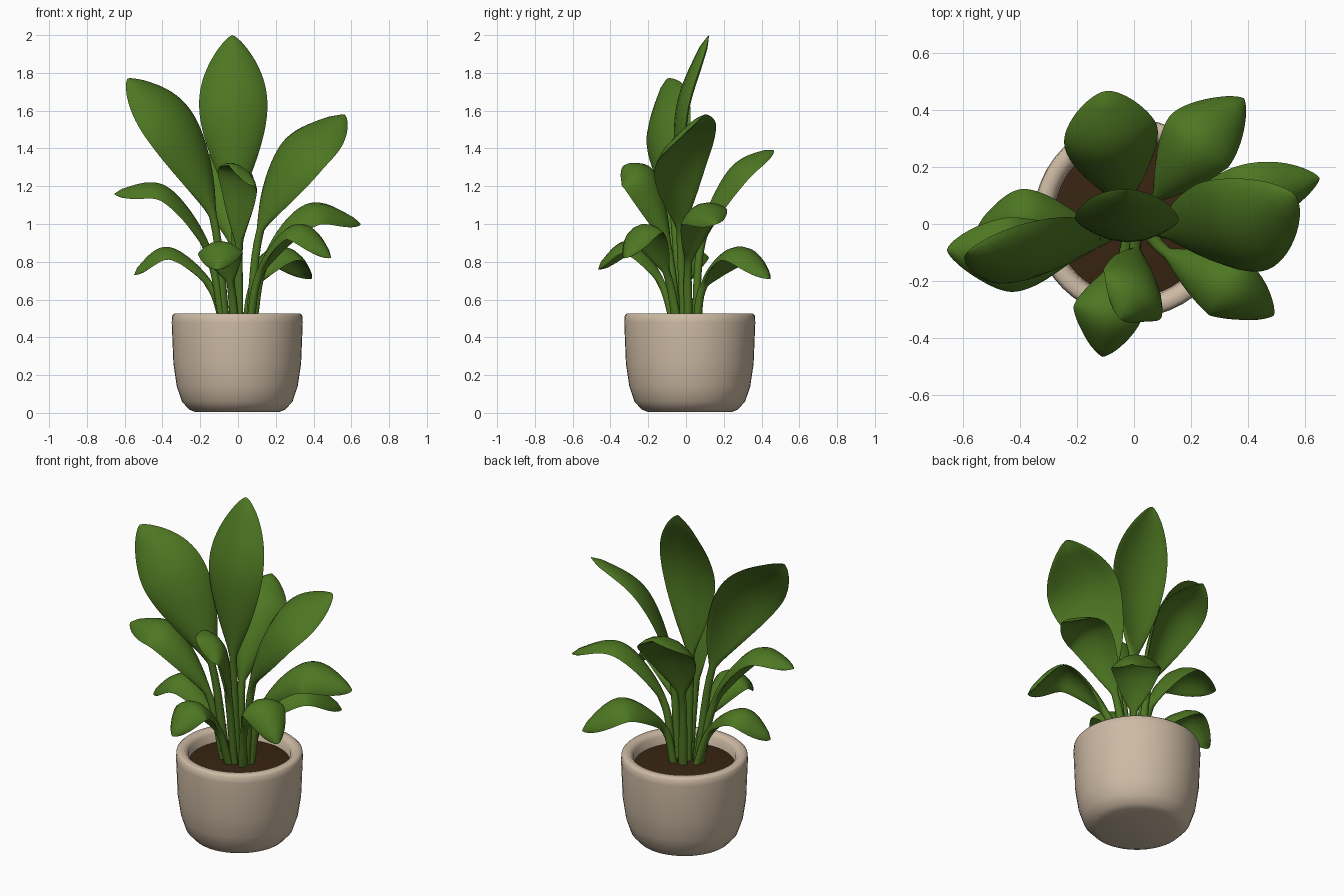
import bpy, bmesh, math
from mathutils import Vector

if "Cube" in bpy.data.objects:
    bpy.data.objects.remove(bpy.data.objects["Cube"])


def material(name, rgb):
    m = bpy.data.materials.new(name)
    m.diffuse_color = (*rgb, 1)
    m.use_nodes = True
    m.node_tree.nodes["Principled BSDF"].inputs["Base Color"].default_value = m.diffuse_color
    return m


GREEN = material("leaf green", (0.075, 0.185, 0.016))
STONE = material("warm stone", (0.61, 0.49, 0.37))
SOIL = material("dark soil", (0.04, 0.018, 0.006))


def finish(bm, name, mat, angle):
    bmesh.ops.recalc_face_normals(bm, faces=bm.faces)
    me = bpy.data.meshes.new(name)
    bm.to_mesh(me)
    bm.free()
    ob = bpy.data.objects.new(name, me)
    bpy.context.collection.objects.link(ob)
    me.materials.append(mat)
    bpy.ops.object.select_all(action='DESELECT')
    ob.select_set(True)
    bpy.context.view_layer.objects.active = ob
    bpy.ops.object.shade_smooth_by_angle(angle=math.radians(angle))


def loft(bm, rings):
    """Skin a list of rings; the first and last may be single points."""
    vr = [[bm.verts.new(p) for p in r] for r in rings]
    for a, b in zip(vr, vr[1:]):
        n = max(len(a), len(b))
        for i in range(n):
            j = (i + 1) % n
            if len(a) == 1:
                bm.faces.new((a[0], b[j], b[i]))
            elif len(b) == 1:
                bm.faces.new((a[i], a[j], b[0]))
            else:
                bm.faces.new((a[i], a[j], b[j], b[i]))


def turned(name, profile, mat, n=48):
    """Lathe a radius/height profile round the pot's axis."""
    bm = bmesh.new()
    rings = []
    for r, z in profile:
        angles = [2 * math.pi * i / n for i in range(n if r else 1)]
        rings.append([(-0.004 + r * math.cos(a), 0.02 + r * math.sin(a), z) for a in angles])
    loft(bm, rings)
    finish(bm, name, mat, 50)


# pot with rounded foot and thick rolled rim
turned("pot", [(0, 0.004), (0.22, 0.004), (0.255, 0.018), (0.293, 0.06), (0.32, 0.14),
               (0.338, 0.26), (0.347, 0.48), (0.344, 0.515), (0.333, 0.526),
               (0.30, 0.526), (0.28, 0.505), (0.272, 0.42), (0, 0.42)], STONE)
# slightly domed soil
turned("soil", [(0, 0.475), (0.2, 0.467), (0.277, 0.455), (0.277, 0.43), (0, 0.43)], SOIL)


def curve_point(pts, u):
    """Catmull-Rom point on the leaf's midline."""
    p = [2 * pts[0] - pts[1]] + pts + [2 * pts[-1] - pts[-2]]
    i = min(int(u), len(pts) - 2)
    t = u - i
    a, b, c, d = p[i:i + 4]
    return 0.5 * (2 * b + (c - a) * t + (2 * a - 5 * b + 4 * c - d) * t * t
                  + (3 * b - a - 3 * c + d) * t ** 3)


def leaf(name, middle, tip, width, roll):
    """Stalk and blade in one loft, rolled about the midline; root and blade start follow from the middle."""
    mid, tip = Vector(middle), Vector(tip)
    root = Vector((mid.x * 0.2, mid.y * 0.2, 0.46))
    start = Vector((mid.x * 0.4 - 0.005, mid.y * 0.4 - 0.015, 0.46 + 0.56 * (mid.z - 0.46)))
    pts = [root, start, mid, tip]
    out = tip - root
    left = Vector((-out.y, out.x, 0)).normalized()
    roll = math.radians(roll)
    cup = -0.3 if mid.z > 1.3 else -0.45     # blades arch across, low ones most
    bm = bmesh.new()
    rings = [[root]]
    us = [i / 7 for i in range(7)] + [1 + i / 12 for i in range(24)] + [2.96, 2.985]
    for u in us:
        c = curve_point(pts, u)
        t = (curve_point(pts, min(u + 0.01, 3)) - curve_point(pts, max(u - 0.01, 0))).normalized()
        s = (left - left.dot(t) * t).normalized()
        n = t.cross(s)
        s, n = (s * math.cos(roll) + n * math.sin(roll),
                n * math.cos(roll) - s * math.sin(roll))
        v = max(0, (u - 1) / 2)
        blade = 0.5 * width * math.sin(math.pi * v ** 1.15) ** 0.7 if v else 0
        stalk = (0.026 - 0.006 * min(u, 1)) * min(1, 2 * (1 - v))
        half = math.hypot(blade, stalk)
        thick = (0.021 - 0.007 * min(1, v * 3)) * min(1, (1 - v) * 12)
        ring = []
        for k in range(16):
            x, y = math.cos(math.pi * k / 8), math.sin(math.pi * k / 8)
            ring.append(c + s * (half * x) + n * (cup * blade * (x * x - 0.3) + thick * y))
        rings.append(ring)
    loft(bm, rings + [[tip]])
    finish(bm, name, GREEN, 75)


# each leaf: blade middle, tip, width, roll in degrees
leaf("tall_centre_leaf", (-.025, -.025, 1.6), (-.03, .12, 2.0), .36, -12)
leaf("tall_left_leaf", (-.32, -.12, 1.5), (-.585, -.10, 1.77), .36, -57)
leaf("tall_right_leaf", (.31, -.04, 1.37), (.565, .10, 1.58), .40, 30)
leaf("back_leaf", (-.07, .25, 1.26), (-.1, .465, 1.39), .33, 0)
leaf("middle_left_leaf", (-.39, -.11, 1.17), (-.655, -.09, 1.16), .26, -8)
leaf("middle_right_leaf", (.38, .07, 1.07), (.65, .16, 1.0), .25, 20)
leaf("middle_front_leaf", (.025, -.21, 1.23), (-.05, -.33, 1.31), .27, -32)
leaf("low_front_right_leaf", (.31, -.22, .97), (.49, -.32, .82), .23, 9)
leaf("low_back_right_leaf", (.22, .28, .85), (.385, .44, .71), .27, 0)
leaf("low_front_leaf", (-.09, -.30, .88), (-.11, -.465, .76), .24, 0)
leaf("low_left_leaf", (-.37, .01, .85), (-.55, -.02, .73), .22, -3)
